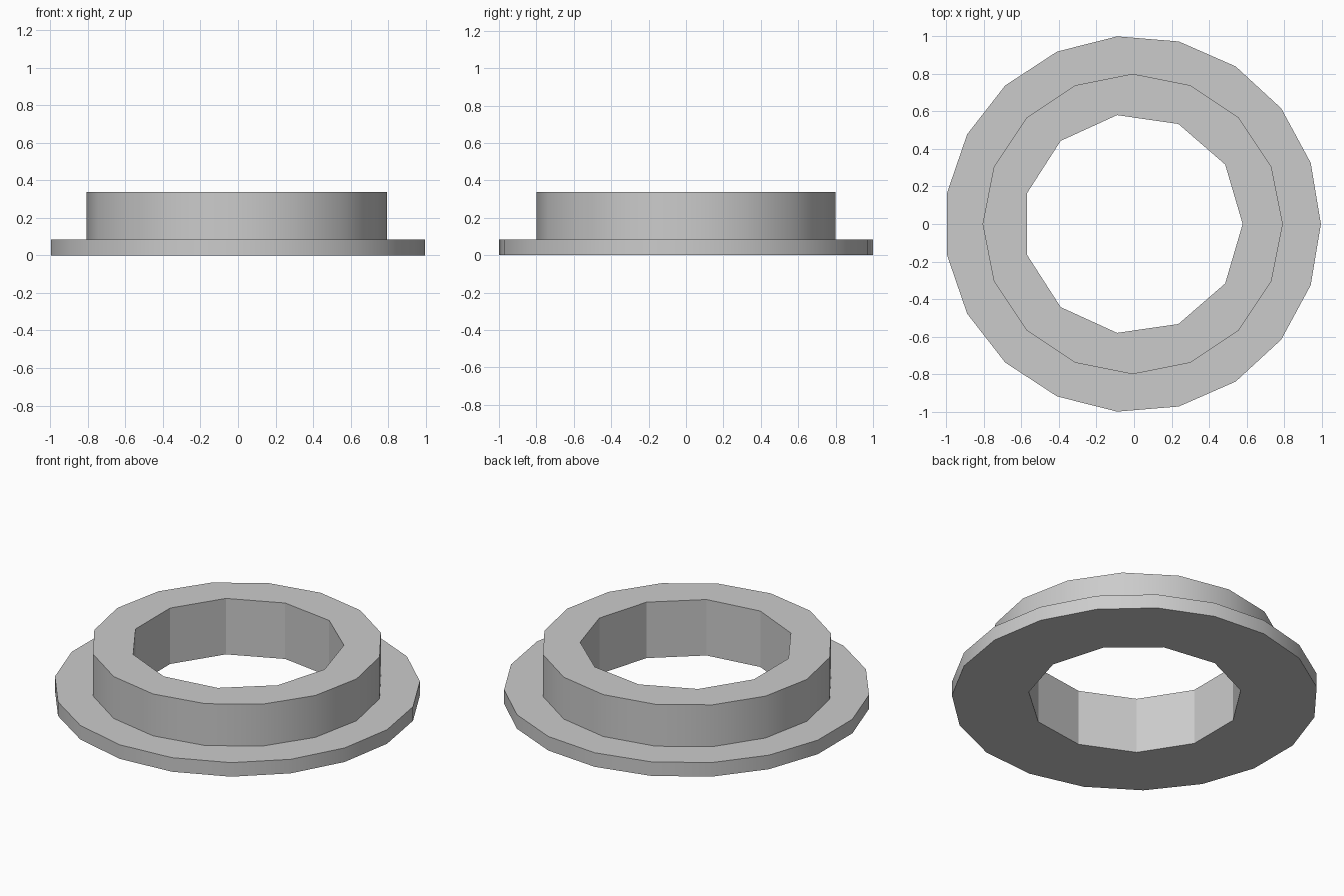
import bpy
import bmesh
from math import cos, sin, tau, radians

cube = bpy.data.objects.get("Cube")
if cube:
    bpy.data.objects.remove(cube)

CENTRE_X = -0.007
FLANGE_TOP, HUB_TOP = 0.085, 0.338

grey = bpy.data.materials.new("plain grey")
grey.use_nodes = True
colour = (0.6, 0.6, 0.6, 1)
grey.diffuse_color = colour
grey.node_tree.nodes["Principled BSDF"].inputs["Base Color"].default_value = colour

bm = bmesh.new()


def loop(sides, radius, z):
    """Closed polygon of edges at one height."""
    verts = [bm.verts.new((CENTRE_X + radius * cos(tau * i / sides),
                           radius * sin(tau * i / sides), z)) for i in range(sides)]
    return [bm.edges.new((verts[i - 1], verts[i])) for i in range(sides)]


def wall(low, high):
    bmesh.ops.bridge_loops(bm, edges=low + high)


def annulus(outer, inner):
    bmesh.ops.triangle_fill(bm, edges=outer + inner, use_beauty=True)


# Outlines of the flange, hub and bore
flange_low, flange_high = [loop(19, 1.003, z) for z in (0, FLANGE_TOP)]
hub_low, hub_high = [loop(16, 0.80, z) for z in (FLANGE_TOP, HUB_TOP)]
bore_low, bore_high = [loop(11, 0.586, z) for z in (0, HUB_TOP)]

# Upright walls
wall(flange_low, flange_high)
wall(hub_low, hub_high)
wall(bore_low, bore_high)

# Flat rings: underside, flange step and hub rim
annulus(flange_low, bore_low)
annulus(flange_high, hub_low)
annulus(hub_high, bore_high)
bmesh.ops.recalc_face_normals(bm, faces=bm.faces[:])

mesh = bpy.data.meshes.new("flanged_bushing")
bm.to_mesh(mesh)
bm.free()
mesh.materials.append(grey)
bushing = bpy.data.objects.new("flanged_bushing", mesh)
bpy.context.collection.objects.link(bushing)

# Round outer walls, faceted bore
bpy.ops.object.select_all(action="DESELECT")
bushing.select_set(True)
bpy.context.view_layer.objects.active = bushing
bpy.ops.object.shade_smooth_by_angle(angle=radians(30))
